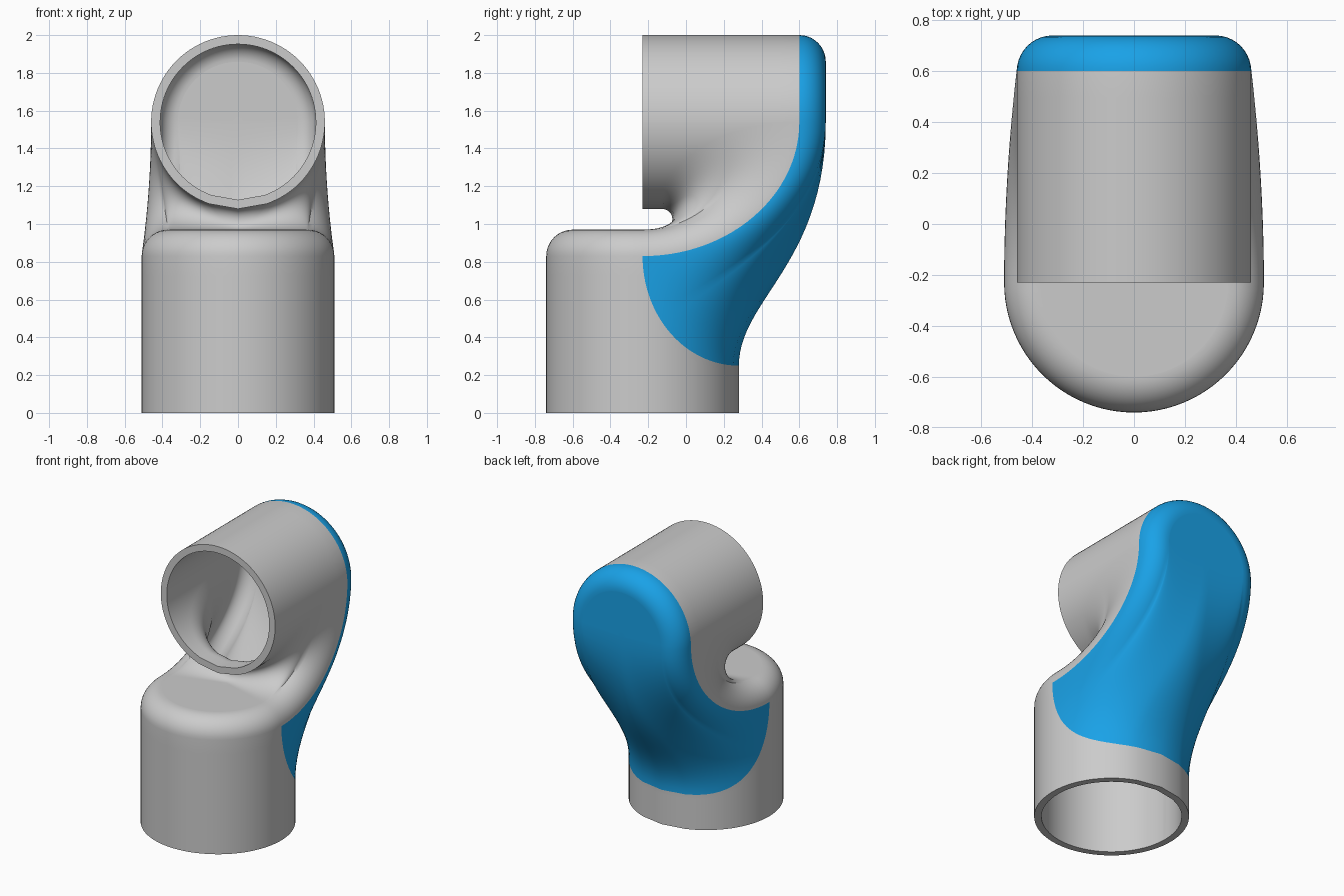
import bpy, bmesh
from math import sin, cos, pi, acos, radians
from mathutils import Vector as V

if "Cube" in bpy.data.objects:
    bpy.data.objects.remove(bpy.data.objects["Cube"])

R1, Y1, TOP = 0.51, -0.23, 0.97       # lower upright pipe
R2, Z2, BACK = 0.46, 1.54, 0.74       # upper level pipe
F = 0.14                              # corner radius of both closed ends
FRONT, SLOT_Y = -0.23, -0.13          # open face of upper pipe, start of slot bend
WALL = 0.048
NA, NF, NU = 24, 10, 26               # steps: quarter turn, corner, whole end profile
NS = 8                                # steps along straight walls
bm = bmesh.new()


def patch(f, nu, nv, mat=0):
    """Grid of f(i, j) on the right side plus its mirror image."""
    for s in (1, -1):
        g = [[bm.verts.new((s * p.x, p.y, p.z)) for p in (f(i, j) for j in range(nv + 1))]
             for i in range(nu + 1)]
        for i in range(nu):
            for j in range(nv):
                q = [g[i][j], g[i + 1][j], g[i + 1][j + 1], g[i][j + 1]]
                bm.faces.new(q).material_index = mat


def end_profile(r, i):
    """Rounded end: radius and rise at step i, and share of the way to the centre."""
    if i <= NF:
        a = pi / 2 * i / NF
        return r - F + F * cos(a), F * sin(a), 0
    s = (i - NF) / (NU - NF)
    return (r - F) * cos(s * pi / 2), F, 1 - cos(s * pi / 2)


def bezier(p, a, b, q, t):
    m = 1 - t
    return p * m**3 + a * 3 * m * m * t + b * 3 * m * t * t + q * t**3


# Seam curves on the two pipes and their closed ends
def lower_seam(i):
    a = pi / 2 * i / NU
    dy = R1 * (1 - cos(a))
    x = (max(0, R1 * R1 - dy * dy)) ** 0.5
    tangent = V((-dy / R1, x / R1, 0)) * cos(a) + V((0, 0, 1)) * sin(a)
    return V((x, Y1 + dy, TOP - F - 0.58 * sin(a))), tangent


def upper_seam(i):
    b = pi / 2 * i / NU
    psi = acos(max(-1, min(1, 1 - cos(b))))
    p = V((R2 * sin(psi), BACK - F - (BACK - F - SLOT_Y) * sin(b), Z2 - R2 * cos(psi)))
    return p, V((cos(psi), 0, sin(psi))) * cos(b) + V((0, -1, 0)) * sin(b)


def lower_cap_edge(i, ang=0):
    r, h, _ = end_profile(R1, i)
    k = max(0, 1 - r / (R1 - F)) if i > NF else 0
    return V((r * cos(ang), Y1 - r * sin(ang) + (SLOT_Y - Y1) * k, TOP - F + h))


def upper_cap_edge(i, ang=0):
    r, h, _ = end_profile(R2, i)
    return V((r * cos(ang), BACK - F + h, Z2 + r * sin(ang)))


# Lower pipe: back wall, front wall, rounded top
def back_wall(i, j):
    p = lower_seam(i)[0]
    return V((p.x, p.y, p.z * j / NS))


def front_wall(i, j):
    a = pi / 2 * i / NA
    return V((R1 * cos(a), Y1 - R1 * sin(a), (TOP - F) * j / NS))


patch(back_wall, NU, NS)
patch(front_wall, NA, NS)
patch(lambda i, j: lower_cap_edge(j, pi / 2 * i / NA), NA, NU)


# Upper pipe: underside, top half, rounded blue back
def under_wall(i, j):
    p = upper_seam(i)[0]
    return V((p.x, FRONT + (p.y - FRONT) * j / NS, p.z))


def top_wall(i, j):
    a = pi / 2 * i / NA
    return V((R2 * cos(a), FRONT + (BACK - F - FRONT) * j / NS, Z2 + R2 * sin(a)))


patch(under_wall, NU, NS)
patch(top_wall, NA, NS)
patch(lambda i, j: upper_cap_edge(j, pi / 2 * i / NA), NA, NU, 1)


# Neck: blue outer sweep and grey inner sweep ending in the slot
def outer_neck(i, j):
    u = i / NU
    p, tan = lower_seam(i)
    q = upper_cap_edge(i)
    return bezier(p, p + tan * (0.46 - 0.11 * u),
                  q - V((0, 0, 0.39 + 0.36 * u)), q, j / NU)


def inner_neck(i, j):
    u = i / NU
    p = lower_cap_edge(i)
    q, tan = upper_seam(i)
    return bezier(p, p + V((0, 0.46 + (0.077 - 0.46) * u, 0)),
                  q - tan * (0.39 + (0.077 - 0.39) * u), q, j / NU)


patch(outer_neck, NU, NU, 1)
patch(inner_neck, NU, NU)

# Weld the patches into one skin facing outwards
bmesh.ops.remove_doubles(bm, verts=bm.verts, dist=0.0004)
bmesh.ops.dissolve_degenerate(bm, edges=bm.edges, dist=0.0001)
bmesh.ops.recalc_face_normals(bm, faces=bm.faces)
bm.normal_update()
if max(bm.faces, key=lambda f: f.calc_center_median().z).normal.z < 0:
    bmesh.ops.reverse_faces(bm, faces=bm.faces)
mesh = bpy.data.meshes.new("pipe_elbow")
bm.to_mesh(mesh)
bm.free()

blue = bpy.data.materials.new("blue")
blue.diffuse_color = (0.01, 0.36, 0.8, 1)
blue.use_nodes = True
blue.node_tree.nodes["Principled BSDF"].inputs["Base Color"].default_value = blue.diffuse_color
mesh.materials.append(None)
mesh.materials.append(blue)
elbow = bpy.data.objects.new("pipe_elbow", mesh)
bpy.context.collection.objects.link(elbow)

# Wall thickness, grey on the inside
wall = elbow.modifiers.new("wall", 'SOLIDIFY')
wall.thickness = WALL
wall.offset = -1
wall.material_offset = -1
wall.material_offset_rim = -1
bpy.context.view_layer.objects.active = elbow
elbow.select_set(True)
bpy.ops.object.modifier_apply(modifier="wall")
bpy.ops.object.shade_smooth_by_angle(angle=radians(40))
